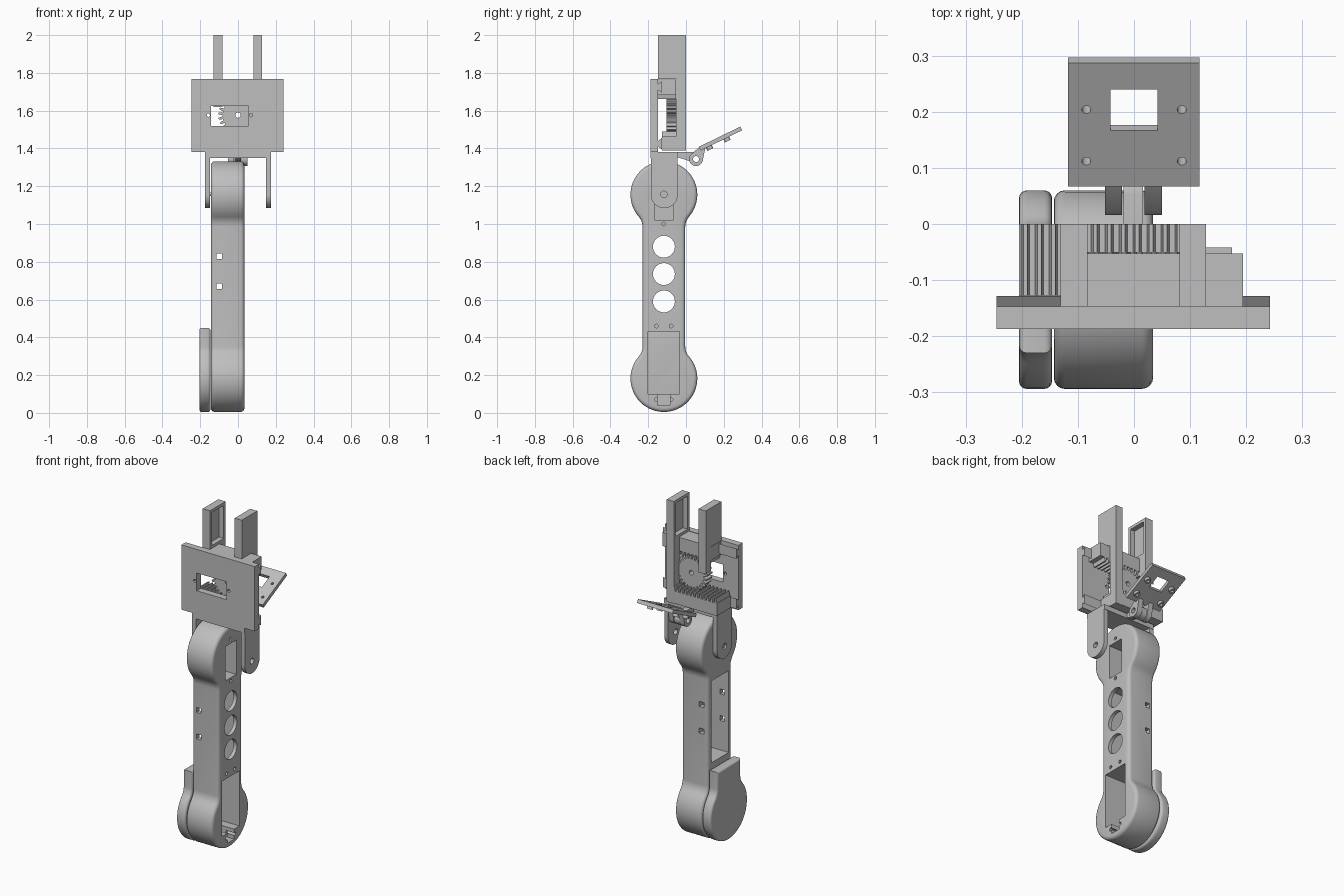
import bpy, bmesh, math
from math import sin, cos, pi, radians
from mathutils import Matrix

if "Cube" in bpy.data.objects:
    bpy.data.objects.remove(bpy.data.objects["Cube"])

grey = bpy.data.materials.new("light grey")
grey.diffuse_color = (0.52, 0.52, 0.52, 1)
grey.use_nodes = True
grey.node_tree.nodes["Principled BSDF"].inputs["Base Color"].default_value = grey.diffuse_color


def prism(name, pts, axis, a, b, bevel=0):
    """Extrude a 2D outline from a to b along an axis; optional rounded rims."""
    place = {'x': lambda p, t: (t, p[0], p[1]),
             'y': lambda p, t: (p[0], t, p[1]),
             'z': lambda p, t: (p[0], p[1], t)}[axis]
    bm = bmesh.new()
    lo = [bm.verts.new(place(p, a)) for p in pts]
    hi = [bm.verts.new(place(p, b)) for p in pts]
    caps = [bm.faces.new(lo), bm.faces.new(hi)]
    n = len(pts)
    for i in range(n):
        j = (i + 1) % n
        bm.faces.new((lo[i], lo[j], hi[j], hi[i]))
    bmesh.ops.recalc_face_normals(bm, faces=bm.faces)
    if bevel:
        rim = [e for f in caps for e in f.edges]
        bmesh.ops.bevel(bm, geom=rim, offset=bevel, segments=4, profile=0.5, affect='EDGES')
    me = bpy.data.meshes.new(name)
    bm.to_mesh(me)
    bm.free()
    me.materials.append(grey)
    ob = bpy.data.objects.new(name, me)
    bpy.context.collection.objects.link(ob)
    return ob


def box(name, x0, x1, y0, y1, z0, z1):
    return prism(name, [(x0, y0), (x1, y0), (x1, y1), (x0, y1)], 'z', z0, z1)


def arc(cx, cy, r, a0, a1, n):
    return [(cx + r * cos(a0 + (a1 - a0) * i / n), cy + r * sin(a0 + (a1 - a0) * i / n))
            for i in range(n + 1)]


def rod(name, cx, cy, r, axis, a, b, n=24):
    return prism(name, arc(cx, cy, r, 0, 2 * pi * (n - 1) / n, n - 1), axis, a, b)


def boolean(ob, others, op):
    bpy.context.view_layer.objects.active = ob
    for c in others:
        m = ob.modifiers.new("bool", 'BOOLEAN')
        m.operation, m.solver, m.object = op, 'EXACT', c
        bpy.ops.object.modifier_apply(modifier=m.name)
        bpy.data.objects.remove(c)
    return ob


def cut(ob, *cutters):
    return boolean(ob, cutters, 'DIFFERENCE')


def join(ob, *parts):
    return boolean(ob, parts, 'UNION')


# Dumbbell outline of the arm link: two round lobes blended into a straight bar
CY, R, W, F = -0.117, 0.177, 0.113, 0.08
TOP, BOT = 1.155, 0.182


def lobe(cz, s):
    dy = W + F
    dz = -math.sqrt((R + F) ** 2 - dy ** 2)
    t = math.atan2(-dz, -dy)
    right = arc(dy, dz, F, pi, t, 6)
    round_part = arc(0, 0, R, t - pi, 2 * pi - t, 40)[1:-1]
    left = [(-y, z) for y, z in reversed(right)]
    return [(CY + s * y, cz + s * z) for y, z in right + round_part + left]


# Arm link with servo windows, lightening holes and an open back channel
link = prism("arm_link", lobe(TOP, 1) + lobe(BOT, -1), 'x', -0.143, 0.034, 0.02)
cut(link,
    box("c", -0.3, 0.012, -0.2, -0.035, 0.48, 0.97),
    box("c", -0.3, 0.3, -0.2, -0.035, 0.1, 0.43),
    box("c", -0.05, 0.3, -0.15, -0.085, 0.04, 0.11),
    box("c", -0.11, 0.3, -0.168, -0.065, 1.02, 1.225))
for z in (0.88, 0.735, 0.59):
    cut(link, rod("c", CY, z, 0.058, 'x', -0.05, 0.3, 32))
for y, z in ((-0.157, 0.46), (-0.079, 0.46), (-0.157, 0.07), (-0.079, 0.07), (CY, 1.0), (CY, 1.25)):
    cut(link, rod("c", y, z, 0.01, 'x', -0.02, 0.3, 12))
for z in (0.83, 0.671):
    cut(link, box("c", -0.115, -0.085, -0.4, 0.2, z - 0.015, z + 0.015))

# Cover over the lower lobe
cover = prism("lower_cover", lobe(BOT, -1) + [(CY + W, 0.45), (CY - W, 0.45)],
              'x', -0.205, -0.146, 0.014)

# Wrist bracket: two rounded prongs under a cross plate
bracket = box("wrist_bracket", -0.175, 0.175, -0.187, -0.042, 1.35, 1.38)
for x0, x1 in ((-0.175, -0.147), (0.149, 0.175)):
    prong = prism("prong", arc(CY + 0.002, TOP, 0.071, pi, 2 * pi, 20) + [(-0.044, 1.36), (-0.186, 1.36)],
                  'x', x0, x1)
    cut(prong, rod("c", CY, TOP + 0.002, 0.017, 'x', x0 - 0.1, x1 + 0.1))
    join(bracket, prong)

# Servo shaft between link and prongs
rod("wrist_pin", CY, TOP + 0.002, 0.01, 'x', -0.17, -0.12, 16)

# Gripper face plate with a servo window and dovetail rails
GZ = 1.576
plate = box("gripper_plate", -0.245, 0.242, -0.187, -0.147, 1.38, 1.768)
cut(plate, box("c", -0.143, 0.055, -0.3, 0.1, 1.52, 1.626),
    rod("c", -0.157, GZ, 0.009, 'y', -0.3, 0.1, 12),
    rod("c", 0.069, GZ, 0.009, 'y', -0.3, 0.1, 12))
for z in (1.725, 1.425):
    prism("dovetail_rail", [(-0.149, z - 0.014), (-0.128, z - 0.03), (-0.128, z + 0.03), (-0.149, z + 0.014)],
          'x', -0.245, 0.242)


def rack(name, x0, x1, y0, y1, z_back, z_root, z_tip, shift):
    """Toothed bar with its teeth pointing from z_root to z_tip."""
    pitch = 0.0249
    pts = [(x0, z_back), (x0, z_root)]
    x = x0 + shift
    while x + 0.02 < x1:
        pts += [(x, z_root), (x + 0.004, z_tip), (x + 0.011, z_tip), (x + 0.015, z_root)]
        x += pitch
    return prism(name, pts + [(x1, z_root), (x1, z_back)], 'y', y0, y1)


rack("lower_rack", -0.205, 0.127, -0.127, 0, 1.39, 1.464, 1.491, 0.004)
rack("upper_rack", -0.13, 0.194, -0.147, -0.053, 1.765, 1.684, 1.661, 0.006)

# Pinion between the racks
N = 24
teeth = []
for i in range(N):
    for k, r in ((0, 0.082), (0.3, 0.082), (0.48, 0.104), (0.82, 0.104)):
        a = 2 * pi * (i + k) / N
        teeth.append((r * cos(a), GZ + r * sin(a)))
pinion = prism("pinion", teeth, 'y', -0.102, -0.05)
cut(pinion, rod("c", 0, GZ, 0.014, 'y', -0.3, 0.1, 16))

# Gripper fingers, hollowed on their inner faces, each with a thin carrier below
for name, x0, x1, low, s in (("left_finger", -0.131, -0.083, 1.62, 1),
                             ("right_finger", 0.081, 0.128, 1.388, -1)):
    finger = prism(name, [(0, low), (0, 2), (-0.147, 2), (-0.147, 1.768), (-0.052, 1.768), (-0.052, low)],
                   'x', x0, x1)
    inner = x1 if s > 0 else x0
    cut(finger, box("c", min(inner - s * 0.03, inner + s * 0.02), max(inner - s * 0.03, inner + s * 0.02),
                    -0.13, -0.017, 1.785, 1.982))

# Hinge arm at the back of the bracket
HY, HZ = 0.053, 1.344
arm = prism("hinge_arm", [(-0.06, 1.38), (-0.06, 1.352), (-0.04, 1.352)] + arc(HY, HZ, 0.036, pi * 1.1, pi * 2.5, 20),
            'x', -0.019, 0.016)
cut(arm, rod("c", HY, HZ, 0.016, 'x', -0.2, 0.2, 16))

# Tilted mounting plate with square opening and four bored bosses
mount = box("mounting_plate", -0.118, 0.117, 0, 0.245, -0.022, 0)
bores = [(sx * 0.085, y) for sx in (-1, 1) for y in (0.05, 0.152)]
for x, y in bores:
    join(mount, rod("boss", x, y, 0.017, 'z', -0.04, -0.01, 20))
for x, y in bores:
    cut(mount, rod("c", x, y, 0.008, 'z', -0.1, 0.1, 14))
cut(mount, box("c", -0.042, 0.042, 0.111, 0.192, -0.1, 0.1))
mount.data.transform(Matrix.Translation((0, 0.067, 1.408)) @ Matrix.Rotation(radians(26), 4, 'X'))

# Hinge knuckles carrying the mounting plate
for x0, x1 in ((-0.052, -0.021), (0.019, 0.05)):
    k = prism("hinge_knuckle", arc(HY, HZ, 0.037, pi * 0.8, pi * 2, 20) + [(0.104, 1.41), (0.068, 1.405)],
              'x', x0, x1)
    cut(k, rod("c", HY, HZ, 0.016, 'x', -0.2, 0.2, 16))

# Smooth curved surfaces while keeping hard edges
bpy.ops.object.select_all(action='DESELECT')
for ob in bpy.context.collection.objects:
    if ob.name not in ("pinion", "lower_rack", "upper_rack"):
        ob.select_set(True)
        bpy.context.view_layer.objects.active = ob
bpy.ops.object.shade_smooth_by_angle(angle=radians(30))
